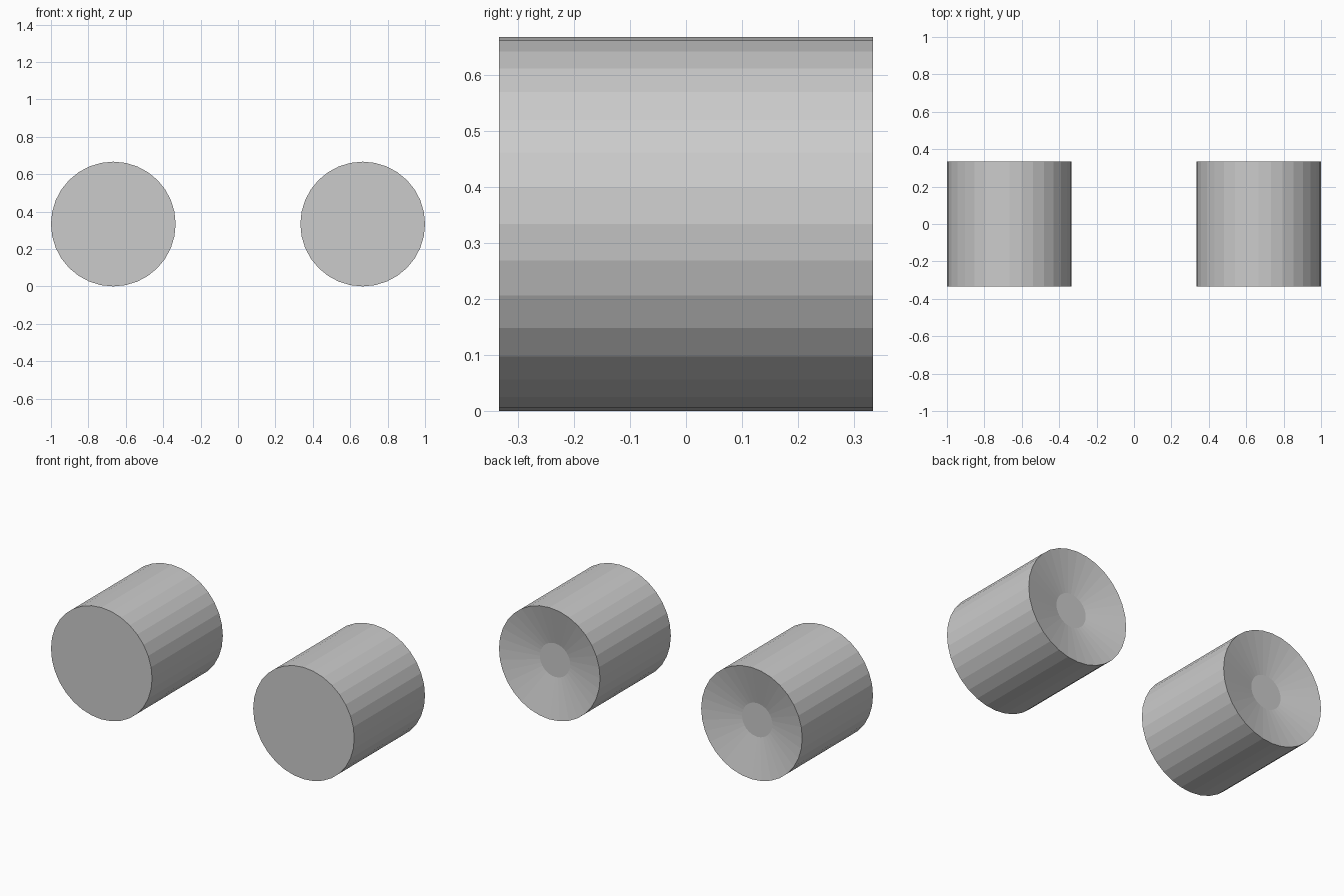
import bpy, bmesh, math

if "Cube" in bpy.data.objects:
    bpy.data.objects.remove(bpy.data.objects["Cube"])

R = 1 / 3      # drum radius and half length
SIDES = 32

def ring(bm, r, y):
    return [bm.verts.new((r * math.sin(2 * math.pi * i / SIDES), y,
                          -r * math.cos(2 * math.pi * i / SIDES)))
            for i in range(SIDES)]

def drum(name, x):
    bm = bmesh.new()
    # front rim, back rim, floor of the conical recess in the back
    rings = [ring(bm, r, y) for r, y in ((R, -R), (R, R), (0.1, R - 0.052))]
    for a, b in zip(rings, rings[1:]):
        for i in range(SIDES):
            j = (i + 1) % SIDES
            bm.faces.new((a[i], a[j], b[j], b[i]))
    bm.faces.new(rings[0])
    bm.faces.new(rings[-1])
    bmesh.ops.recalc_face_normals(bm, faces=bm.faces)
    mesh = bpy.data.meshes.new(name)
    bm.to_mesh(mesh)
    bm.free()
    obj = bpy.data.objects.new(name, mesh)
    obj.location = (x, 0, R)
    bpy.context.collection.objects.link(obj)

# matching pair of dished drums
drum("left_drum", -2 * R)
drum("right_drum", 2 * R)
